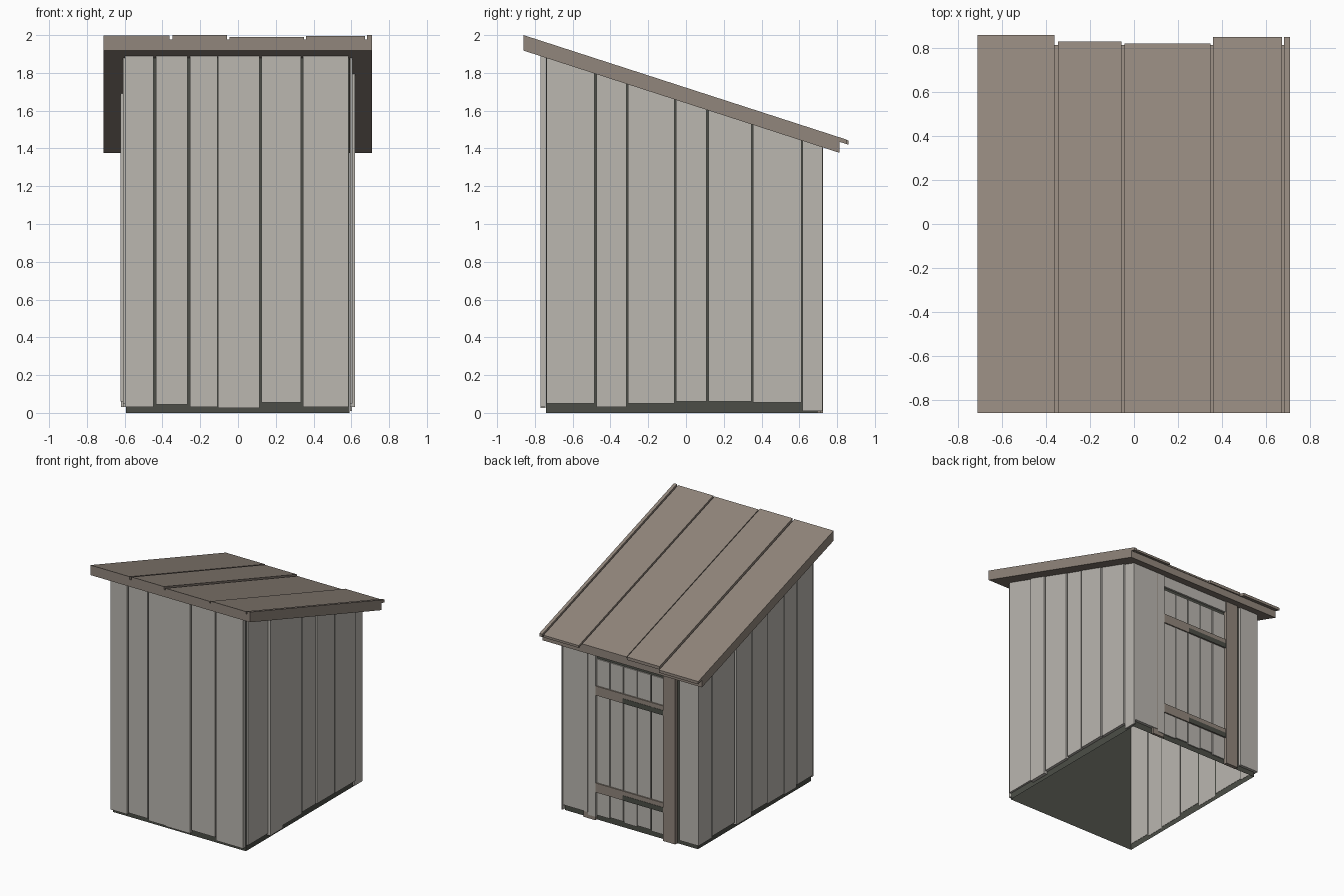
import bpy

cube = bpy.data.objects.get("Cube")
if cube:
    bpy.data.objects.remove(cube, do_unlink=True)


def material(name, rgb):
    m = bpy.data.materials.new(name)
    m.use_nodes = True
    color = (*rgb, 1)
    m.diffuse_color = color
    m.node_tree.nodes["Principled BSDF"].inputs["Base Color"].default_value = color
    return m


GREY = material("weathered grey wood", (0.495, 0.472, 0.435))
BROWN = material("brown wood", (0.285, 0.24, 0.202))
DARK = material("dark core", (0.072, 0.076, 0.063))

EAVE = -0.86
SLOPE = -0.3235


def soffit(y):
    """Height of the roof underside at depth y."""
    return 1.918 + SLOPE * (y - EAVE)


def block(name, xs, ys, bottom, top, mat, open_below=False):
    """Six-sided block whose bottom and top may be heights or functions of y."""
    def height(h, y):
        return h(y) if callable(h) else h
    verts = [(x, y, height(h, y)) for h in (bottom, top) for y in ys for x in xs]
    faces = [(0, 2, 3, 1), (4, 5, 7, 6), (0, 1, 5, 4),
             (1, 3, 7, 5), (3, 2, 6, 7), (2, 0, 4, 6)]
    mesh = bpy.data.meshes.new(name)
    mesh.from_pydata(verts, [], faces[1:] if open_below else faces)
    mesh.materials.append(mat)
    ob = bpy.data.objects.new(name, mesh)
    bpy.context.collection.objects.link(ob)
    return ob


def wall_top(y):
    return soffit(y) + 0.01


# Dark inner shell seen through the gaps, open at the bottom
block("inner_shell", (-0.594, 0.59), (-0.742, 0.697), 0, wall_top, DARK, True)

# Front planks: left edge, right edge, bottom
front = [(-0.597, -0.447, 0.03), (-0.435, -0.267, 0.045), (-0.255, -0.108, 0.03),
         (-0.105, 0.113, 0.025), (0.125, 0.333, 0.055), (0.345, 0.585, 0.03)]
for a, b, z in front:
    block("front_plank", (a, b), (-0.77, -0.743), z, wall_top, GREY)

# Side planks: near edge, far edge, bottom, outer face
right = [(-0.738, -0.484, 0.05, 0.607), (-0.475, -0.316, 0.03, 0.62),
         (-0.308, -0.062, 0.05, 0.615), (-0.052, 0.108, 0.06, 0.612),
         (0.118, 0.346, 0.06, 0.618), (0.356, 0.612, 0.055, 0.615),
         (0.617, 0.722, 0.01, 0.604)]
left = [(-0.738, -0.545, 0.05, 0.61), (-0.535, -0.385, 0.03, 0.608),
        (-0.375, -0.165, 0.04, 0.61), (-0.155, 0.045, 0.06, 0.622),
        (0.055, 0.245, 0.03, 0.62), (0.255, 0.535, 0.05, 0.612),
        (0.545, 0.718, 0.04, 0.615)]
for name, side, planks in (("right", 1, right), ("left", -1, left)):
    for a, b, z, outer in planks:
        xs = sorted((side * 0.592, side * outer))
        block(name + "_plank", xs, (a, b), z, wall_top, GREY)

# Back wall planks on both sides of the door, and the panel above it
for a, b, z in [(-0.597, -0.445, 0.04), (0.372, 0.59, 0.05), (0.302, 0.367, 0.03)]:
    block("back_plank", (a, b), (0.695, 0.72), z, wall_top, GREY)
block("door_lintel", (-0.305, 0.305), (0.695, 0.712), 1.32, wall_top, GREY)

# Door posts
block("door_post", (-0.412, -0.302), (0.695, 0.725), 0, wall_top, BROWN)
block("door_post", (0.305, 0.41), (0.695, 0.716), 0, wall_top, BROWN)

# Door planks
COUNT = 5
pitch = 0.604 / COUNT
for i in range(COUNT):
    x = -0.302 + i * pitch
    block("door_plank", (x + 0.004, x + pitch - 0.004), (0.695, 0.706),
          0.04 + 0.01 * (i % 2), 1.295, GREY)

# Door battens with dark strap hinges along their lower halves
for z in (0.225, 1.005):
    block("door_batten", (-0.302, 0.302), (0.704, 0.716), z, z + 0.075, BROWN)
    block("strap_hinge", (-0.302, 0.06), (0.712, 0.718), z, z + 0.04, DARK)

# Roof slab
block("roof_slab", (-0.711, 0.709), (EAVE, 0.813), soffit,
      lambda y: soffit(y) + 0.058, BROWN)

# Roof boards: left edge, right edge, rear end, top lift
boards = [(-0.711, -0.362, 0.86, 0.08), (-0.346, -0.057, 0.83, 0.082),
          (-0.044, 0.349, 0.82, 0.072), (0.359, 0.673, 0.85, 0.076),
          (0.682, 0.709, 0.85, 0.082)]
for a, b, end, lift in boards:
    block("roof_board", (a, b), (EAVE, end), lambda y: soffit(y) + 0.058,
          lambda y: soffit(y) + lift, BROWN)
